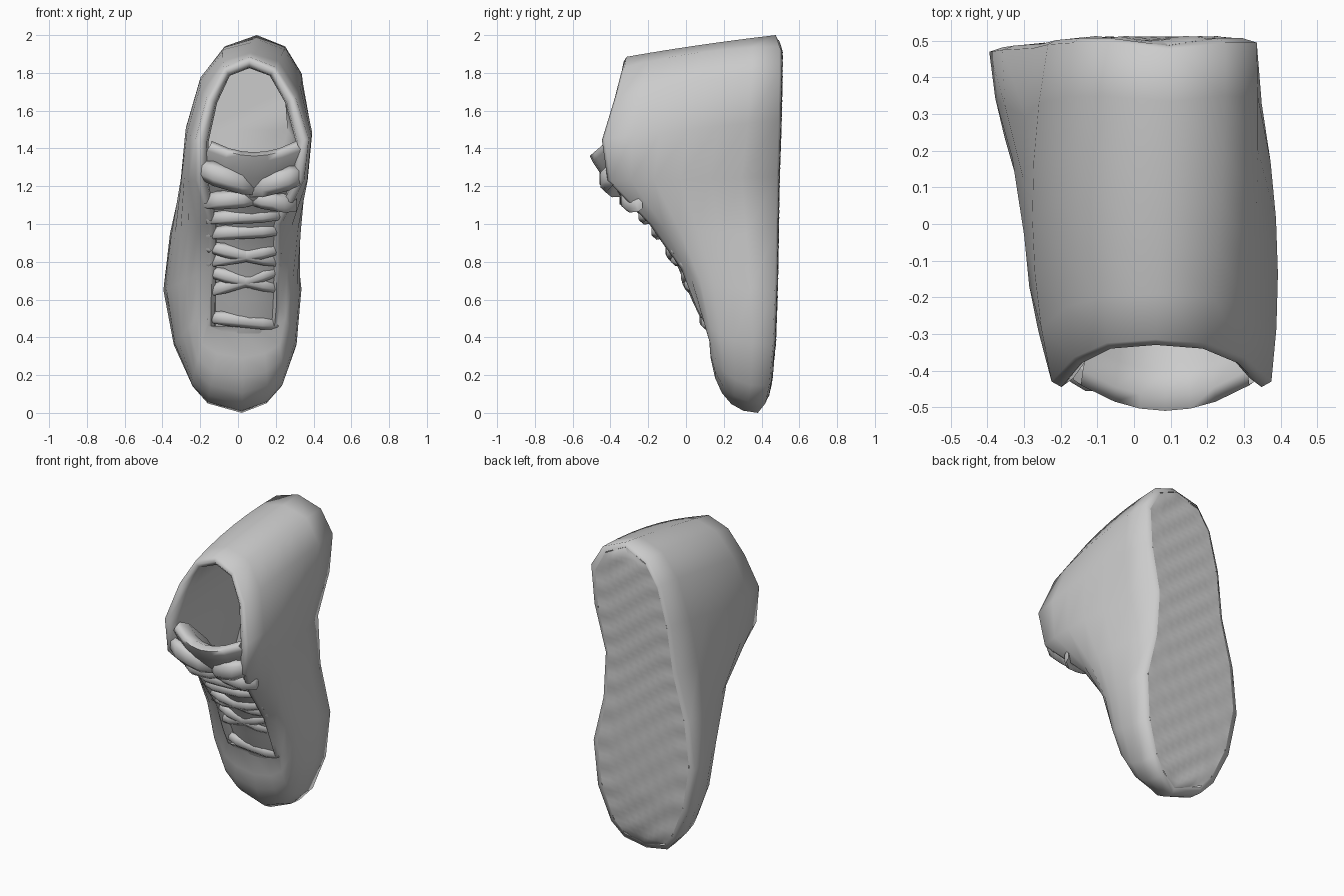
import bpy, bmesh, math
from mathutils import Vector

if "Cube" in bpy.data.objects:
    bpy.data.objects.remove(bpy.data.objects["Cube"])

# Stations from toe to heel: (z, left x, right x, y)
SOLE = [(0, .02, .02, .38), (.05, -.16, .15, .42), (.14, -.24, .23, .44), (.36, -.34, .31, .46),
        (.65, -.395, .335, .47), (.95, -.36, .26, .475), (1.25, -.275, .24, .48), (1.55, -.235, .315, .49),
        (1.8, -.165, .335, .495), (1.94, -.07, .25, .495), (2.0, .1, .1, .475)]
BULGE = [(0, .02, .02, .13), (.05, -.17, .17, .12), (.14, -.26, .25, .12), (.37, -.34, .32, .1),
         (.66, -.36, .35, .06), (.95, -.35, .42, -.02), (1.23, -.35, .42, -.1), (1.5, -.325, .43, 0),
         (1.78, -.24, .35, .05), (1.93, -.09, .25, .05), (1.95, .08, .08, .05)]
RIM = [(.42, .03, .03, .12), (.43, -.08, .13, .12), (.46, -.16, .21, .12), (.56, -.16, .22, .07),
       (.76, -.155, .22, -.01), (1.0, -.155, .23, -.18), (1.23, -.225, .35, -.40), (1.45, -.225, .375, -.43),
       (1.67, -.165, .305, -.365), (1.83, -.075, .2, -.325), (1.885, .06, .06, -.315)]


def ring(table):
    left = [Vector((l, y, z)) for z, l, r, y in table]
    right = [Vector((r, y, z)) for z, l, r, y in table[1:-1]]
    return left + right[::-1]


def inset(table, f, dy, heel):
    out = []
    for i, (z, l, r, y) in enumerate(table):
        c = (l + r) / 2
        dz = -heel * max(0, i - 6) / 4 + (.03 if i < 2 else 0)
        out.append((z + dz, c + (l - c) * f, c + (r - c) * f, y + dy))
    return out


def finish(name, bm, angle=85):
    bmesh.ops.remove_doubles(bm, verts=bm.verts, dist=.0005)
    bmesh.ops.recalc_face_normals(bm, faces=bm.faces)
    me = bpy.data.meshes.new(name)
    bm.to_mesh(me)
    bm.free()
    ob = bpy.data.objects.new(name, me)
    bpy.context.collection.objects.link(ob)
    bpy.ops.object.select_all(action='DESELECT')
    ob.select_set(True)
    bpy.context.view_layer.objects.active = ob
    bpy.ops.object.shade_smooth_by_angle(angle=math.radians(angle))


def skin(bm, a, b, closed=True):
    n = len(a)
    for i in range(n if closed else n - 1):
        j = (i + 1) % n
        bm.faces.new((a[i], a[j], b[j], b[i]))


def sample(table, z):
    for p, q in zip(table, table[1:]):
        if z <= q[0]:
            t = (z - p[0]) / (q[0] - p[0])
            return [u + (v - u) * t for u, v in zip(p, q)]
    return list(table[-1])


# Tread outline, pulled in from the side wall so the sole edge is rounded
TREAD = [(.03 + z * .972, .01 + (l - .01) * .91, .02 + (r - .02) * .88, y + .012)
         for z, l, r, y in SOLE]

# Upper: sole edge swept up to the rim, rolled over into the lining and insole
S, C, T = ring(SOLE), ring(BULGE), ring(RIM)
rings = [ring(TREAD)]
for k in range(7):
    t = k / 6
    rings.append([s * (1 - t) ** 2 + c * 2 * t * (1 - t) + p * t * t for s, c, p in zip(S, C, T)])
rings.append(ring(inset(RIM, .91, -.015, .025)))
rings.append(ring(inset(RIM, .8, .01, .055)))
rings.append(ring(inset(RIM, .77, .06, .06)))
insole = [(.15 + z * .87, .05 + (l - .05) * .8, .05 + (r - .05) * .8, .38) for z, l, r, y in SOLE]
rings.append(ring(insole))
bm = bmesh.new()
rows = [[bm.verts.new(p) for p in r] for r in rings]
for a, b in zip(rows, rows[1:]):
    skin(bm, a, b)
vs, n = rows[-1], len(rows[-1])
for i in range(n // 2):
    bm.faces.new(list(dict.fromkeys([vs[i], vs[i + 1], vs[(n - i - 1) % n], vs[(n - i) % n]])))
finish("shoe_upper", bm)

# Tread: shallow diagonal ripples over the flat sole
bm = bmesh.new()
rows = []
z0, z1 = TREAD[0][0], TREAD[-1][0]
for k in range(61):
    z, l, r, y = sample(TREAD, z0 + (z1 - z0) * k / 60)
    row = []
    for m in range(11):
        x = l + (r - l) * m / 10
        amp = .006 if 0 < m < 10 else 0
        row.append(bm.verts.new((x, y + amp * math.sin(38 * (z + .8 * x)), z)))
    rows.append(row)
for a, b in zip(rows, rows[1:]):
    skin(bm, a, b, False)
finish("sole_tread", bm)

# Tongue: crowned strip that folds back into the opening
TONGUE = [(.42, .115, .2), (.6, .03, .2), (.8, -.055, .2), (1.0, -.195, .2), (1.12, -.32, .23),
          (1.24, -.435, .255), (1.33, -.495, .25), (1.36, -.51, .23), (1.38, -.47, .225),
          (1.35, -.40, .21), (1.2, -.25, .18), (1.0, -.06, .16)]
bm = bmesh.new()
rows = []
for z, y, w in TONGUE:
    cx = .04 + .045 * min(1, z / 1.3)
    rows.append([bm.verts.new((cx + w * u, y + .07 * u * u, z + (.06 * u * u if z > 1.1 else 0)))
                 for u in (-1, -.6, -.3, 0, .3, .6, 1)])
for a, b in zip(rows, rows[1:]):
    skin(bm, a, b, False)
finish("tongue", bm)


# Laces: flattened six-sided bars across the throat, tapering into the upper
def lace(name, x0, z0, x1, z1, r=.035, lift=.01):
    bm = bmesh.new()
    rows = []
    for k in range(5):
        t = k / 4
        x, z = x0 + (x1 - x0) * t, z0 + (z1 - z0) * t
        y = sample(RIM, z)[3] - lift * math.sin(math.pi * t) + (.025 if k in (0, 4) else 0)
        s = .7 if k in (0, 4) else 1
        rows.append([bm.verts.new((x, y + r * .7 * s * math.sin(a), z + r * 1.1 * s * math.cos(a)))
                     for a in [math.tau * m / 6 for m in range(6)]])
    for a, b in zip(rows, rows[1:]):
        skin(bm, a, b)
    bm.faces.new(rows[0])
    bm.faces.new(rows[-1])
    finish(name, bm)


for i, (za, zb) in enumerate([(.51, .47), (.64, .76), (.75, .66), (.8, .87), (.88, .8),
                              (.95, .97), (1.03, 1.05)]):
    lace(f"lace_{i}", -.17, za, .23, zb)

# Bow across the top of the lacing
lace("bow_band_left", -.21, 1.29, .1, 1.2, .06, .02)
lace("bow_band_right", .34, 1.26, .06, 1.19, .06, .02)
lace("bow_end_left", -.18, 1.12, .1, 1.14, .045, .02)
lace("bow_end_right", .31, 1.1, .06, 1.14, .045, .02)
